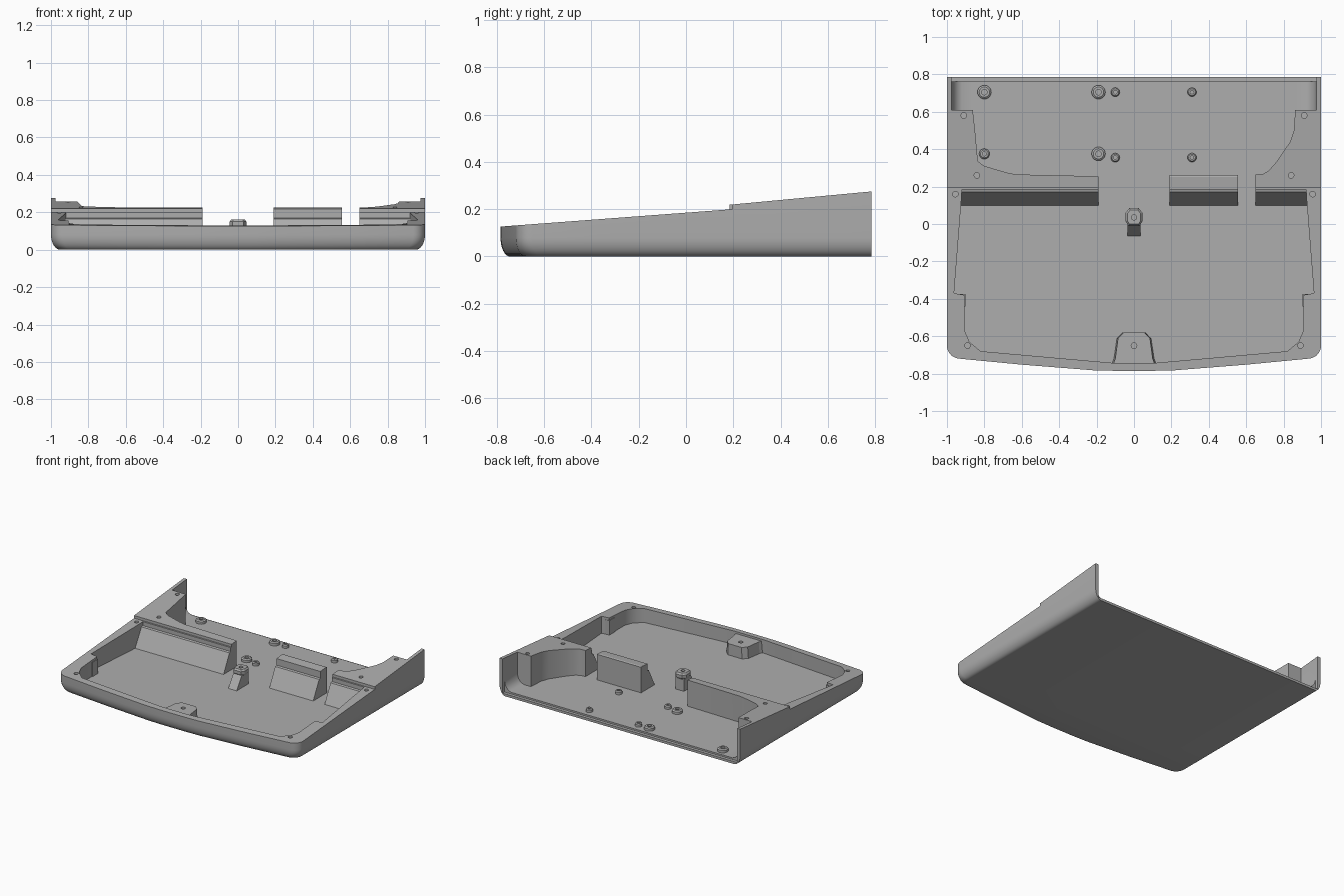
import bpy, bmesh, math

cube = bpy.data.objects.get("Cube")
if cube:
    bpy.data.objects.remove(cube)

grey = bpy.data.materials.new("plain grey")
grey.use_nodes = True
COLOR = (0.42, 0.42, 0.42, 1)
grey.diffuse_color = COLOR
grey.node_tree.nodes["Principled BSDF"].inputs["Base Color"].default_value = COLOR

FLOOR = 0.03


def loft(name, rings):
    """Closed solid through matching rings of 3D points."""
    bm = bmesh.new()
    loops = [[bm.verts.new(p) for p in ring] for ring in rings]
    n = len(loops[0])
    for a, b in zip(loops, loops[1:]):
        for i in range(n):
            j = (i + 1) % n
            bm.faces.new((a[i], a[j], b[j], b[i]))
    bm.faces.new(loops[0])
    bm.faces.new(loops[-1])
    bmesh.ops.recalc_face_normals(bm, faces=bm.faces)
    mesh = bpy.data.meshes.new(name)
    bm.to_mesh(mesh)
    bm.free()
    mesh.materials.append(grey)
    ob = bpy.data.objects.new(name, mesh)
    bpy.context.collection.objects.link(ob)
    return ob


def prism(name, outline, z0, z1):
    return loft(name, [[(x, y, z) for x, y in outline] for z in (z0, z1)])


def bar(name, profile, x0, x1):
    return loft(name, [[(x, y, z) for y, z in profile] for x in (x0, x1)])


def circle(x, y, r, n=20):
    return [(x + r * math.cos(math.tau * i / n), y + r * math.sin(math.tau * i / n))
            for i in range(n)]


def boolean(ob, cutter, operation="DIFFERENCE"):
    bpy.context.view_layer.objects.active = ob
    mod = ob.modifiers.new("cut", "BOOLEAN")
    mod.operation, mod.solver, mod.object = operation, "EXACT", cutter
    bpy.ops.object.modifier_apply(modifier=mod.name)
    bpy.data.objects.remove(cutter)


def drill(ob, x, y, r, z0, z1=0.5):
    boolean(ob, prism("drill", circle(x, y, r, 14), z0, z1))


def smooth(ob):
    bpy.ops.object.select_all(action="DESELECT")
    ob.select_set(True)
    bpy.context.view_layer.objects.active = ob
    bpy.ops.object.shade_smooth_by_angle(angle=math.radians(35))


def mirrored(half):
    return half + [(-x, y) for x, y in reversed(half)]


# Outer body: straight sides, rounded corners, bowed front
corner = [(0.93 + 0.07 * math.cos(a), -0.65 - 0.07 * math.sin(a))
          for a in [math.radians(d) for d in range(0, 85, 12)]]
outline = mirrored([(1, 0.785), (1, 0.2), (1, -0.4)] + corner
                   + [(0.6, -0.752), (0.22, -0.782), (0.1, -0.785)])
rings = []
for i in range(9):
    a = math.radians(90 * i / 8)
    d, z = 0.05 * (1 - math.sin(a)), 0.08 * (1 - math.cos(a))
    rings.append([(x * (1 - d), y + d * 0.8 * (y < -0.5), z) for x, y in outline])
rings.append([(x, y, 0.4) for x, y in outline])
tray = loft("tray", rings)

# Sloping rim with a step
boolean(tray, bar("slope", [(-0.9, -0.1), (0.9, -0.1), (0.9, 0.286), (0.195, 0.22),
                            (0.195, 0.2), (-0.9, 0.118)], -1.2, 1.2), "INTERSECT")

# Main cavity; the side pods and the left cross wall stay standing
front = [(0.92, 0.185), (0.925, 0.1), (0.962, -0.37), (0.905, -0.38), (0.905, -0.44),
         (0.905, -0.57), (0.88, -0.63), (0.82, -0.68), (0.12, -0.742)]
right_pod = [(0.865, 0.9), (0.862, 0.61), (0.855, 0.5), (0.835, 0.44), (0.76, 0.33),
             (0.72, 0.285), (0.69, 0.268), (0.65, 0.265), (0.65, 0.185)]
left_pod = [(-0.19, 0.185), (-0.19, 0.255), (-0.63, 0.265), (-0.68, 0.275), (-0.8, 0.31),
            (-0.835, 0.335), (-0.85, 0.5), (-0.862, 0.61), (-0.865, 0.9)]
boolean(tray, prism("cavity", right_pod + mirrored(front) + left_pod, FLOOR, 0.5))

# Open rear bay, rounded where the side walls meet the floor
bay = [(x, z) for x, z in mirrored([(0.975, 0.5), (0.975, 0.1), (0.965, 0.065),
                                    (0.945, 0.04), (0.92, FLOOR)])]
boolean(tray, loft("bay", [[(x, y, z) for x, z in bay] for y in (0.61, 0.9)]))
boolean(tray, bar("rear_step", [(0.762, 0.018), (0.9, 0.018), (0.9, 0.5), (0.762, 0.5)],
                  -0.975, 0.975))

# Screw holes in the rim and pods
for s in (-1, 1):
    for x, y in [(0.91, 0.58), (0.84, 0.26), (0.955, 0.16), (0.89, -0.65)]:
        drill(tray, s * x, y, 0.015, 0.07)
    # Low side tabs
    prism(("left" if s > 0 else "right") + "_tab",
          [(s * 0.98, -0.375), (s * 0.9, -0.375), (s * 0.9, -0.44), (s * 0.98, -0.44)],
          0.02, 0.138)
smooth(tray)

# Middle cross wall
bar("middle_cross_wall", [(0.185, 0.02), (0.185, 0.219), (0.25, 0.225), (0.262, 0.222),
                          (0.262, 0.02)], 0.19, 0.555)

# Sloping braces in front of the cross walls
brace = [(0.1, 0.02), (0.1, FLOOR), (0.17, 0.165), (0.187, 0.17), (0.187, 0.02)]
for name, x0, x1 in [("right_brace", -0.925, -0.19), ("middle_brace", 0.19, 0.555),
                     ("left_brace", 0.65, 0.925)]:
    bar(name, brace, x0, x1)

# Front screw block
block = loft("front_screw_block", [
    [(x * k, y, z) for x, y in mirrored([(0.115, -0.76), (0.1, -0.72), (0.085, -0.61),
                                         (0.055, -0.58)])]
    for k, z in ((1.08, 0.02), (1, 0.115))])
drill(block, 0, -0.65, 0.015, 0.06)

# Centre post: braced foot with an eight-sided head
loft("centre_post_foot", [
    [(x, y, z) for x, y in mirrored([(w, 0.075), (w, y0)])]
    for w, y0, z in ((0.035, -0.072, 0.02), (0.035, 0, 0.13))])
head = mirrored([(0.025, 0.085), (0.045, 0.06), (0.045, 0.015), (0.03, -0.01)])
post = loft("centre_post_head", [[(x * k, 0.035 + (y - 0.035) * k, z) for x, y in head]
                                 for k, z in ((0.75, 0.11), (1, 0.13), (1, 0.15), (0.8, 0.162))])
drill(post, 0, 0.035, 0.014, 0.135)

# Ring bosses on the rear floor
bosses = [(-0.8, 0.705, 0.037), (-0.19, 0.705, 0.037), (-0.19, 0.375, 0.037),
          (-0.8, 0.375, 0.028)]
bosses += [(x, y, 0.024) for x in (-0.1, 0.31) for y in (0.355, 0.705)]
for i, (x, y, r) in enumerate(bosses):
    boss = loft(f"floor_boss_{i + 1}", [
        [(px, py, z) for px, py in circle(x, y, q)]
        for q, z in ((r, 0.02), (r, 0.048), (r * 0.75, 0.055))])
    drill(boss, x, y, r * 0.4, 0.035)
    smooth(boss)
